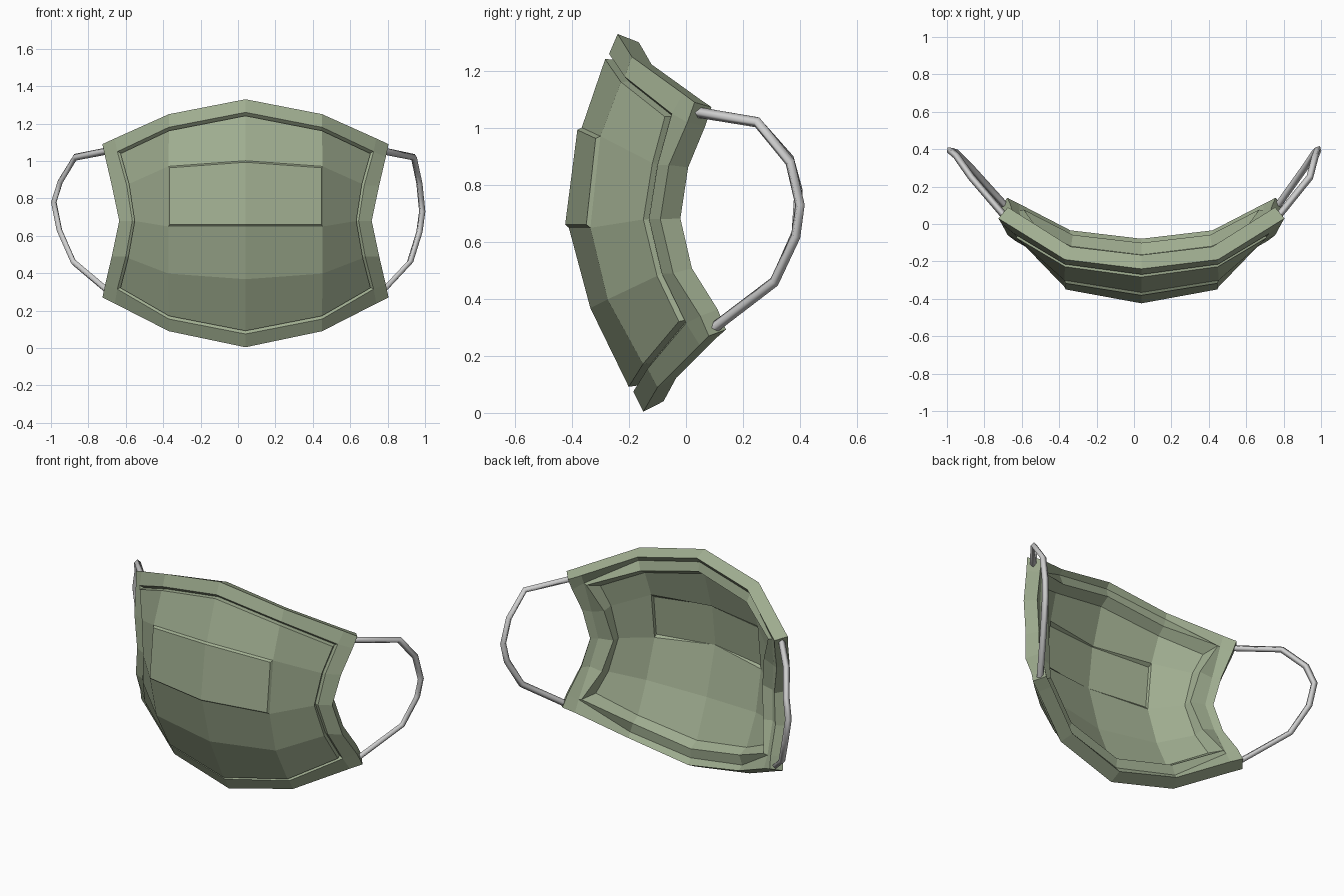
import bpy, bmesh

if "Cube" in bpy.data.objects:
    bpy.data.objects.remove(bpy.data.objects["Cube"])

CX = 0.04  # mask centre line


def material(name, col):
    m = bpy.data.materials.new(name)
    m.diffuse_color = (*col, 1)
    m.use_nodes = True
    m.node_tree.nodes["Principled BSDF"].inputs["Base Color"].default_value = m.diffuse_color
    return m


green = material("sage_green_cloth", (0.35, 0.42, 0.28))
grey = material("light_grey_elastic", (0.62, 0.62, 0.62))

# Half rows from top to bottom: centre (y,z), mid column (y,z),
# inner rim (x,y,z), outer side edge (x,y,z)
ROWS = [
    (-.24, 1.33, -.19, 1.25, .70, -.01, 1.12, .765, .03, 1.09),
    (-.27, 1.26, -.215, 1.18, .685, -.05, 1.05, .75, .005, 1.02),
    (-.36, 1.0, -.295, .97, .635, -.10, .87, .715, -.06, .87),
    (-.405, .65, -.33, .65, .605, -.13, .68, .675, -.09, .68),
    (-.33, .37, -.27, .40, .64, -.085, .49, .715, -.045, .49),
    (-.185, .075, -.135, .155, .685, 0, .315, .75, .05, .34),
    (-.15, .004, -.10, .09, .70, .048, .238, .765, .08, .27),
]


# Mask cloth: mirrored grid with grooved border and raised pleat
bm = bmesh.new()
grid = []
for r in ROWS:
    half = [(0, r[0], r[1]), (.41, r[2], r[3]), r[4:7], r[7:10]]
    pts = [(CX - x, y, z) for x, y, z in reversed(half[1:])]
    pts += [(CX + x, y, z) for x, y, z in half]
    grid.append([bm.verts.new(p) for p in pts])
faces = {}
for i in range(len(grid) - 1):
    for j in range(6):
        faces[i, j] = bm.faces.new((grid[i][j], grid[i + 1][j],
                                    grid[i + 1][j + 1], grid[i][j + 1]))
bm.normal_update()
panel = [f for (i, j), f in faces.items() if 1 <= i <= 4 and 1 <= j <= 4]
pleat = [faces[2, 2], faces[2, 3]]


def step(fs, thickness, depth):
    bmesh.ops.inset_region(bm, faces=fs, thickness=thickness, depth=depth,
                           use_even_offset=True, use_boundary=True)
    bm.normal_update()


step(panel, 0.012, -0.022)
step(panel, 0.010, 0.028)
step(pleat, 0.010, 0.014)
me = bpy.data.meshes.new("mask_cloth")
bm.to_mesh(me)
bm.free()
me.materials.append(green)
mask = bpy.data.objects.new("mask_cloth", me)
bpy.context.collection.objects.link(mask)
sol = mask.modifiers.new("thickness", 'SOLIDIFY')
sol.thickness = 0.08
sol.offset = -1


# Ear loops: four-sided bent elastic bands
def ear_loop(name, pts):
    cu = bpy.data.curves.new(name, 'CURVE')
    cu.dimensions = '3D'
    cu.bevel_depth = 0.019
    cu.bevel_resolution = 0
    cu.use_fill_caps = True
    sp = cu.splines.new('POLY')
    sp.points.add(len(pts) - 1)
    for p, co in zip(sp.points, pts):
        p.co = (*co, 1)
    cu.materials.append(grey)
    ob = bpy.data.objects.new(name, cu)
    bpy.context.collection.objects.link(ob)


ear_loop("right_ear_loop", [(.77, .04, 1.055), (.94, .25, 1.02), (.97, .365, .88),
                            (.985, .40, .73), (.97, .385, .62), (.92, .31, .46),
                            (.77, .10, .30)])
ear_loop("left_ear_loop", [(-.69, .04, 1.055), (-.87, .25, 1.02), (-.95, .365, .89),
                           (-.985, .395, .78), (-.955, .385, .63), (-.88, .31, .46),
                           (-.69, .10, .30)])
